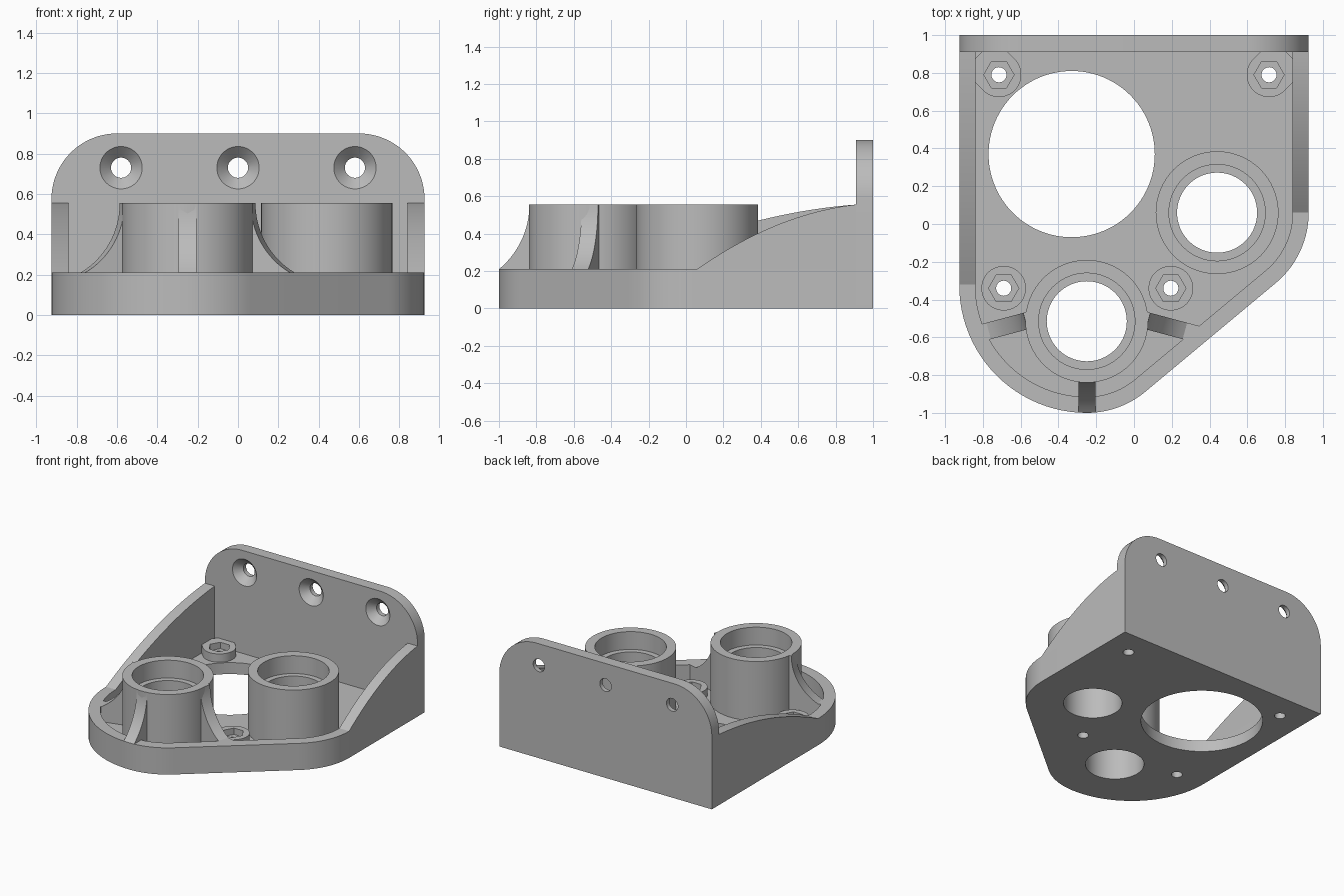
import bpy, bmesh
from math import sin, cos, radians, sqrt, asin, pi
from mathutils import Vector, Matrix

if "Cube" in bpy.data.objects:
    bpy.data.objects.remove(bpy.data.objects["Cube"])

grey = bpy.data.materials.new("plain grey")
grey.use_nodes = True
grey.diffuse_color = (0.5, 0.5, 0.5, 1)
grey.node_tree.nodes["Principled BSDF"].inputs["Base Color"].default_value = (0.5, 0.5, 0.5, 1)

FLOOR, RIM, TOP, WALL = 0.09, 0.21, 0.555, 0.085
FRONT_BOSS = Vector((-0.25, -0.515, 0))
SIDE_BOSS = Vector((0.44, 0.06, 0))


def finish(name, bm):
    bmesh.ops.recalc_face_normals(bm, faces=bm.faces)
    mesh = bpy.data.meshes.new(name)
    bm.to_mesh(mesh)
    bm.free()
    mesh.materials.append(grey)
    obj = bpy.data.objects.new(name, mesh)
    bpy.context.collection.objects.link(obj)
    return obj


def prism(name, points, depth):
    """Extrude a closed outline of 3D points along a vector."""
    bm = bmesh.new()
    face = bm.faces.new([bm.verts.new(p) for p in points])
    result = bmesh.ops.extrude_face_region(bm, geom=[face], use_keep_orig=True)
    moved = [g for g in result["geom"] if isinstance(g, bmesh.types.BMVert)]
    bmesh.ops.translate(bm, verts=moved, vec=depth)
    return finish(name, bm)


def cylinder(name, centre, r1, r2, z0, z1, segments=64, turn=None):
    bm = bmesh.new()
    bmesh.ops.create_cone(bm, cap_ends=True, segments=segments, radius1=r1, radius2=r2, depth=z1 - z0)
    bmesh.ops.translate(bm, verts=bm.verts, vec=(0, 0, (z0 + z1) / 2))
    if turn:
        bmesh.ops.transform(bm, matrix=turn, verts=bm.verts)
    bmesh.ops.translate(bm, verts=bm.verts, vec=centre)
    return finish(name, bm)


def cut(obj, cutter):
    mod = obj.modifiers.new("cut", "BOOLEAN")
    mod.operation = "DIFFERENCE"
    mod.solver = "EXACT"
    mod.object = cutter
    bpy.context.view_layer.objects.active = obj
    bpy.ops.object.modifier_apply(modifier=mod.name)
    bpy.data.objects.remove(cutter)


def drill(obj, centre, radius, z0=-0.1, z1=1.0, segments=64):
    cut(obj, cylinder("cutter", centre, radius, radius, z0, z1, segments))


def arc(centre, radius, a0, a1, steps, z=0):
    angles = [radians(a0 + (a1 - a0) * i / steps) for i in range(steps + 1)]
    return [Vector((centre[0] + radius * cos(a), centre[1] + radius * sin(a), z)) for a in angles]


def outline(inset, back, z):
    half = 0.925 - inset
    slope = -50.2
    pts = [Vector((half, back, z)), Vector((-half, back, z))]
    pts += arc((-0.25, -0.325), 0.675 - inset, 180, 270, 24, z)
    pts += arc(FRONT_BOSS, 0.485 - inset, 270, 360 + slope, 12, z)[1:]
    pts += arc(SIDE_BOSS, 0.485 - inset, slope, 0, 14, z)
    return pts


# Tray: rimmed floor with a large opening
tray = prism("base_tray", outline(0, 0.91, 0), (0, 0, RIM))
cut(tray, prism("cutter", outline(WALL, 0.95, FLOOR), (0, 0, 0.5)))
drill(tray, (-0.33, 0.37, 0), 0.44, segments=96)

# Tall bosses with a stepped bore
for name, centre in (("front_boss", FRONT_BOSS), ("side_boss", SIDE_BOSS)):
    drill(tray, centre, 0.212)
    boss = cylinder(name, centre, 0.325, 0.325, FLOOR, TOP)
    drill(boss, centre, 0.212)
    drill(boss, centre, 0.255, z0=TOP - 0.14)

# Screw bosses with hexagonal recesses; the back ones run into the corners
screws = {"back_right": (-0.715, 0.79), "back_left": (0.715, 0.79),
          "front_right": (-0.69, -0.34), "front_left": (0.195, -0.34)}
for name, (x, y) in screws.items():
    centre = Vector((x, y, 0))
    if y > 0:
        side = 1 if x > 0 else -1
        aim = 45 if side > 0 else 135
        pts = arc(centre, 0.118, aim + 90, aim + 270, 32, FLOOR)
        out = Vector((side, 1, 0)).normalized() * 0.15
        pts += [pts[-1] + out, pts[0] + out]
    else:
        pts = arc(centre, 0.118, 0, 354, 59, FLOOR)
    post = prism(name + "_screw_boss", pts, (0, 0, 0.065))
    hexagon = arc(centre, 0.08, 0, 300, 5, 0.105)
    cut(post, prism("cutter", hexagon, (0, 0, 0.2)))
    for part in (post, tray):
        drill(part, centre, 0.04, segments=32)

# Back plate with rounded top corners and countersunk holes
r = 0.325
corners = arc((0.925 - r, 0.9 - r), r, 0, 90, 20) + arc((r - 0.925, 0.9 - r), r, 90, 180, 20)
pts = [Vector((-0.925, 0.91, 0)), Vector((0.925, 0.91, 0))]
pts += [Vector((p.x, 0.91, p.y)) for p in corners]
plate = prism("back_plate", pts, (0, 0.09, 0))
turn = Matrix.Rotation(-pi / 2, 4, "X")
for x in (-0.58, 0, 0.58):
    hole = Vector((x, 0.91, 0.73))
    cut(plate, cylinder("cutter", hole, 0.05, 0.05, -0.1, 0.2, 48, turn))
    cut(plate, cylinder("cutter", hole, 0.115, 0.045, -0.01, 0.06, 48, turn))

# Side walls that sweep up to the back plate
for name, x, start in (("right_wall", -0.925, -0.32), ("left_wall", 0.925 - WALL, 0.06)):
    pts = [Vector((x, 0.91, RIM))]
    for i in range(25):
        t = i / 24
        z = RIM + (TOP - RIM) * t + 0.25 * t * (1 - t)
        pts.append(Vector((x, start + (0.91 - start) * t, z)))
    prism(name, pts, (WALL, 0, 0))


# Concave ribs bracing the front boss
def rib(name, angle, offset, start, end, reach):
    along = Vector((cos(radians(angle)), sin(radians(angle)), 0))
    across = Vector((-along.y, along.x, 0))
    run, rise = end - start, TOP - RIM
    radius = (run * run + rise * rise) / (2 * run)
    sweep = asin(rise / radius)
    profile = [(start - 0.04, 0.07), (reach, 0.07), (reach, RIM)]
    for i in range(17):
        a = sweep * (1 - i / 16)
        profile.append((start + radius * (1 - cos(a)), TOP - radius * sin(a)))
    profile.append((start - 0.04, TOP))
    origin = FRONT_BOSS + across * (offset - 0.045)
    prism(name, [origin + along * u + Vector((0, 0, z)) for u, z in profile], across * 0.09)


side_start = sqrt(0.325 ** 2 - 0.085 ** 2)
rib("front_rib", 270, 0, 0.322, 0.484, 0.42)
rib("left_rib", -15, 0.085, side_start, 0.515, 0.6)
rib("right_rib", 195, -0.085, side_start, 0.515, 0.6)

# Smooth the curved faces and keep the edges sharp
bpy.ops.object.select_all(action="DESELECT")
for obj in bpy.context.collection.objects:
    if obj.type == "MESH":
        obj.select_set(True)
        bpy.context.view_layer.objects.active = obj
bpy.ops.object.shade_smooth_by_angle(angle=radians(30))
